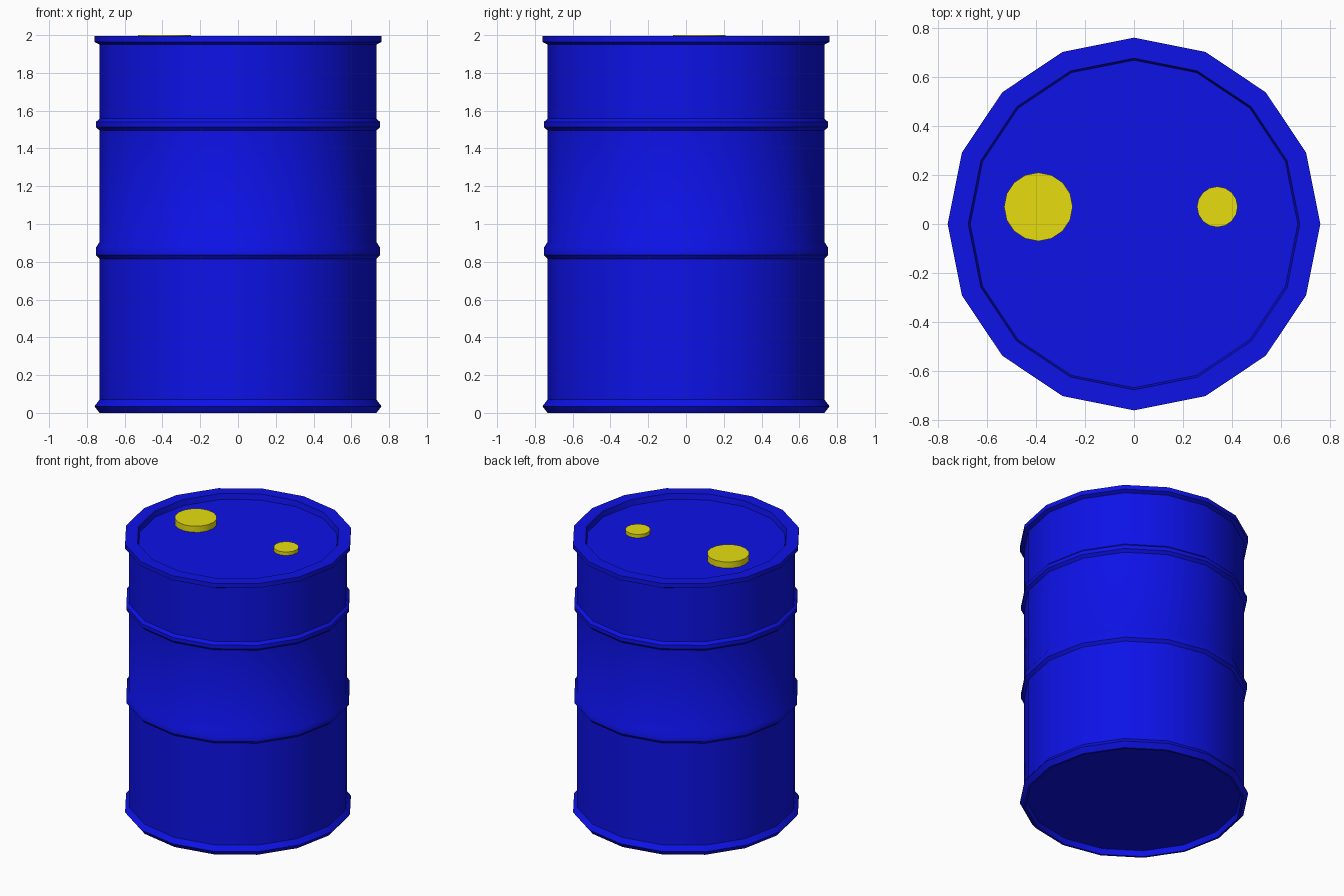
import bpy, bmesh
from math import cos, sin, pi, radians

if "Cube" in bpy.data.objects:
    bpy.data.objects.remove(bpy.data.objects["Cube"])

SIDES = 16


def material(name, color):
    m = bpy.data.materials.new(name)
    m.diffuse_color = (*color, 1)
    m.use_nodes = True
    m.node_tree.nodes["Principled BSDF"].inputs["Base Color"].default_value = m.diffuse_color
    return m


def lathe(name, profile, mat, centre=(0, 0)):
    """Spin an (r, z) profile about z and cap both ends with flat faces."""
    bm = bmesh.new()
    rings = [[bm.verts.new((r * cos(2 * pi * i / SIDES), r * sin(2 * pi * i / SIDES), z))
              for i in range(SIDES)] for r, z in profile]
    for a, b in zip(rings, rings[1:]):
        for i in range(SIDES):
            j = (i + 1) % SIDES
            bm.faces.new((a[i], a[j], b[j], b[i]))
    bm.faces.new(rings[0][::-1])
    bm.faces.new(rings[-1])
    mesh = bpy.data.meshes.new(name)
    bm.to_mesh(mesh)
    bm.free()
    mesh.materials.append(mat)
    ob = bpy.data.objects.new(name, mesh)
    ob.location = (*centre, 0)
    bpy.context.collection.objects.link(ob)
    bpy.ops.object.select_all(action='DESELECT')
    ob.select_set(True)
    bpy.context.view_layer.objects.active = ob
    bpy.ops.object.shade_smooth_by_angle(angle=radians(35))
    return ob


blue = material("blue_paint", (0.004, 0.006, 0.8))
yellow = material("yellow_plastic", (0.8, 0.73, 0.005))

WALL, RIB, RIM = 0.733, 0.752, 0.76
LID = 1.955

# Drum: recessed base, bottom chime, two rolling ribs, top rim and sunken lid
lathe("drum", [
    (0.71, 0.04), (0.718, 0), (WALL, 0), (RIM, 0.035), (WALL, 0.07),
    (WALL, 0.815), (RIB, 0.835), (RIB, 0.875), (WALL, 0.905),
    (WALL, 1.495), (RIB, 1.513), (RIB, 1.54), (WALL, 1.558),
    (WALL, 1.95), (RIM, 1.963), (RIM, 1.995),
    (0.676, 1.995), (0.668, LID),
], blue)

# Bung caps on the lid
for name, x, r, top in (("large_cap", -0.39, 0.14, 2.0),
                        ("small_cap", 0.34, 0.083, 1.98)):
    lathe(name, [(r, LID - 0.005), (r, top)], yellow, (x, 0.07))
